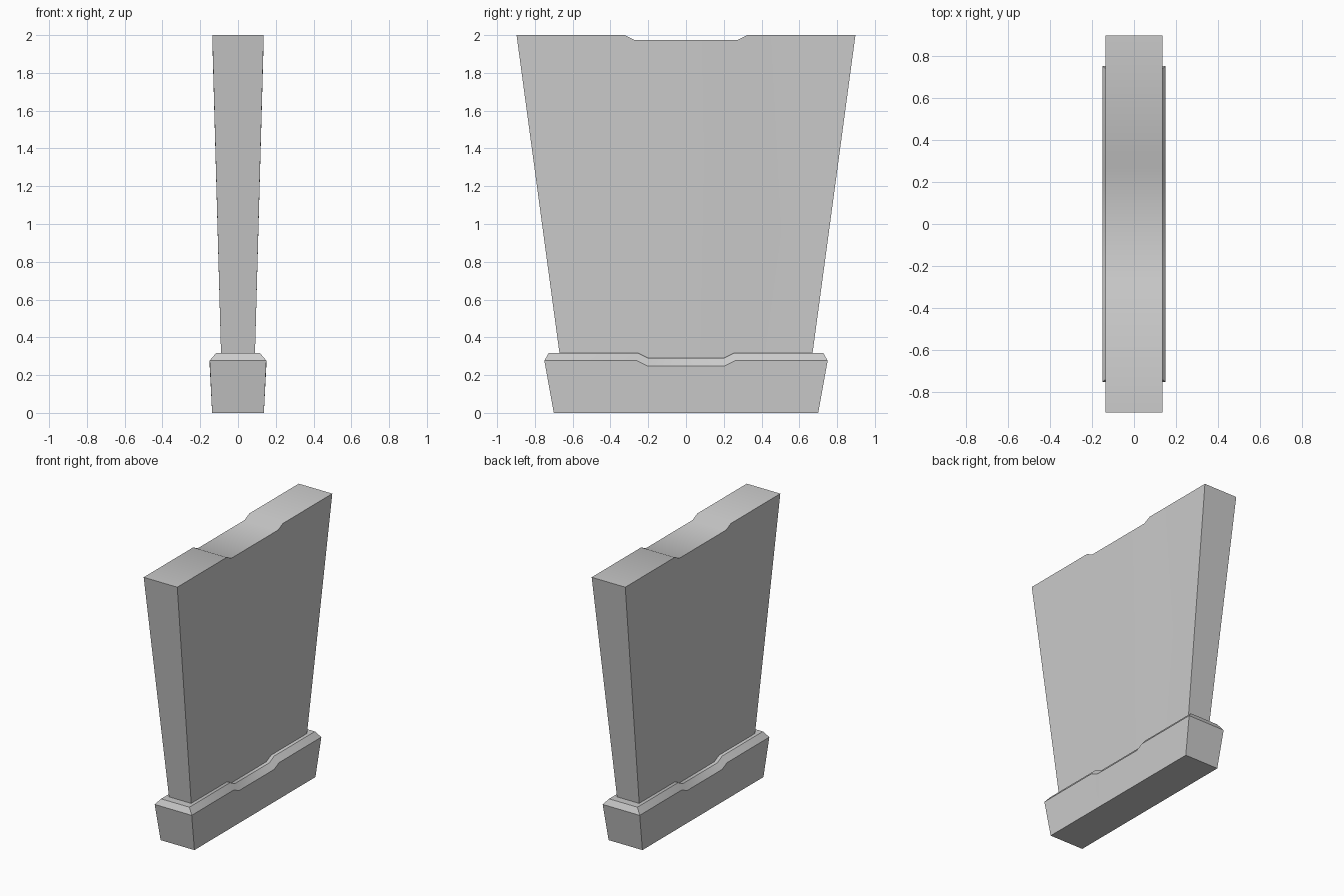
import bpy
import bmesh

old = bpy.data.objects.get("Cube")
if old:
    bpy.data.objects.remove(old)

stone = bpy.data.materials.new("grey_stone")
stone.use_nodes = True
colour = (0.6, 0.6, 0.6, 1.0)
stone.diffuse_color = colour
stone.node_tree.nodes["Principled BSDF"].inputs["Base Color"].default_value = colour


def tapered_block(name, layers):
    """Loft rings of (half x, half y, z, notch outer y, notch inner y, notch depth)."""
    bm = bmesh.new()
    rings = []
    for hx, hy, z, outer, inner, dip in layers:
        ys = [-hy, -outer, -inner, inner, outer, hy]
        side = [(y, z - dip if abs(y) == inner else z) for y in ys]
        points = [(hx, y, h) for y, h in side] + [(-hx, y, h) for y, h in reversed(side)]
        rings.append([bm.verts.new(p) for p in points])
    n = len(rings[0])
    for low, high in zip(rings, rings[1:]):
        for i in range(n):
            j = (i + 1) % n
            bm.faces.new((low[i], low[j], high[j], high[i]))
    # Caps as strips running across the thickness, so the notch stays clean
    for ring in (rings[0], rings[-1]):
        for i in range(n // 2 - 1):
            bm.faces.new((ring[i], ring[i + 1], ring[n - 2 - i], ring[n - 1 - i]))
    bmesh.ops.recalc_face_normals(bm, faces=bm.faces)
    mesh = bpy.data.meshes.new(name)
    bm.to_mesh(mesh)
    bm.free()
    mesh.materials.append(stone)
    obj = bpy.data.objects.new(name, mesh)
    bpy.context.collection.objects.link(obj)
    bpy.ops.object.select_all(action="DESELECT")
    obj.select_set(True)
    bpy.context.view_layer.objects.active = obj
    bpy.ops.object.shade_smooth_by_angle(angle=0.6)
    return obj


# Plinth: flared foot with a bevelled, notched rim
tapered_block("plinth", [
    (0.137, 0.70, 0.0, 0.25, 0.20, 0.0),
    (0.15, 0.75, 0.277, 0.26, 0.205, 0.028),
    (0.115, 0.726, 0.318, 0.255, 0.20, 0.028),
])

# Slab: widens upward, with a shallow dip along the top edge
tapered_block("slab", [
    (0.089, 0.665, 0.28, 0.25, 0.20, 0.0),
    (0.136, 0.897, 2.0, 0.325, 0.27, 0.027),
])
